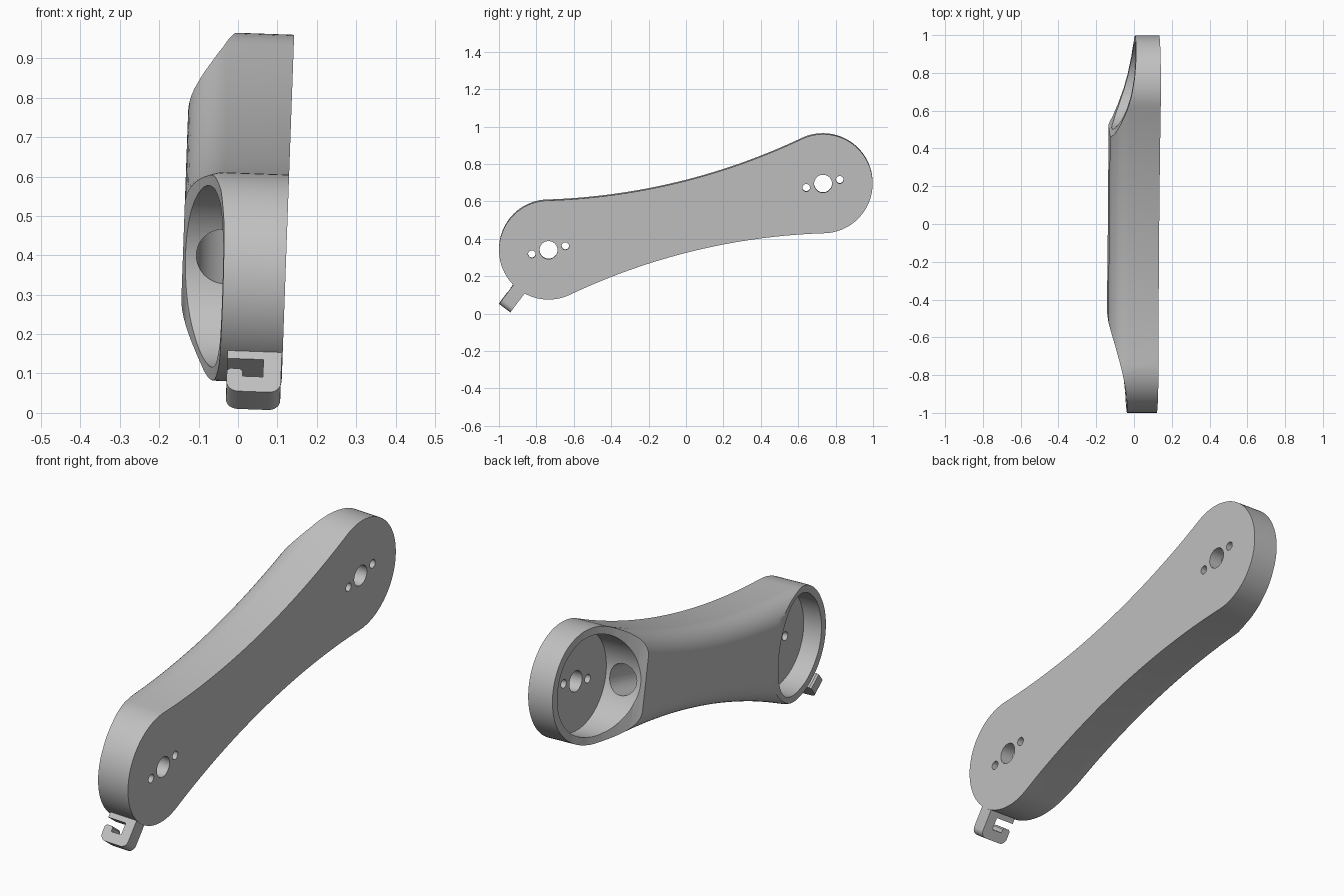
import bpy, bmesh
from math import sin, cos, pi, radians, sqrt, atan2
from mathutils import Matrix

cube = bpy.data.objects.get("Cube")
if cube:
    bpy.data.objects.remove(cube, do_unlink=True)

# Local frame: x = thickness (flat face at 0, back negative), y = along the arm, z = across
PLACE = (Matrix.Translation((0.1266, -0.001, 0.5175))
         @ Matrix.Rotation(radians(2.06), 4, 'Y')
         @ Matrix.Rotation(radians(13.6), 4, 'X'))
REACH, END_R, WAIST, THICK, FILLET = 0.755, 0.265, 0.187, 0.262, 0.1

grey = bpy.data.materials.new("plain_grey")
grey.use_nodes = True
colour = (0.53, 0.53, 0.53, 1)
grey.diffuse_color = colour
grey.node_tree.nodes["Principled BSDF"].inputs["Base Color"].default_value = colour


def loft(name, rings):
    """Bridge matching rings of points and cap both ends."""
    bm = bmesh.new()
    loops = [[bm.verts.new(p) for p in ring] for ring in rings]
    n = len(loops[0])
    for a, b in zip(loops, loops[1:]):
        for i in range(n):
            j = (i + 1) % n
            bm.faces.new((a[i], a[j], b[j], b[i]))
    bm.faces.new(loops[0])
    bm.faces.new(loops[-1])
    bmesh.ops.recalc_face_normals(bm, faces=bm.faces)
    mesh = bpy.data.meshes.new(name)
    bm.to_mesh(mesh)
    bm.free()
    mesh.materials.append(grey)
    obj = bpy.data.objects.new(name, mesh)
    bpy.context.collection.objects.link(obj)
    obj.matrix_world = PLACE
    return obj


def prism(name, pts, lo, hi, place):
    return loft(name, [[place(a, b, c) for a, b in pts] for c in (lo, hi)])


def circle(cx, cy, r, n):
    return [(cx + r * cos(2 * pi * i / n), cy + r * sin(2 * pi * i / n)) for i in range(n)]


def finish(obj):
    bpy.ops.object.select_all(action='DESELECT')
    obj.select_set(True)
    bpy.context.view_layer.objects.active = obj
    bpy.ops.object.shade_smooth_by_angle(angle=radians(30))


def cut(obj, cutter):
    cutter.hide_render = True
    mod = obj.modifiers.new("cut", 'BOOLEAN')
    mod.operation, mod.solver, mod.object = 'DIFFERENCE', 'EXACT', cutter
    bpy.context.view_layer.objects.active = obj
    bpy.ops.object.modifier_apply(modifier=mod.name)
    bpy.data.objects.remove(cutter, do_unlink=True)


# Waisted outline: two round ends joined by large tangent arcs, kept as (point, normal)
SIDE_R = (REACH**2 + WAIST**2 - END_R**2) / (2 * (END_R - WAIST))
open_angle = atan2(WAIST + SIDE_R, REACH)      # tangent direction seen from the side arc centre


def outline(inset):
    pts = []
    for side in (1, -1):
        turn = pi - open_angle
        for i in range(49):                    # round end
            a = -turn + 2 * turn * i / 48
            r = END_R - inset
            pts.append((side * (REACH + r * cos(a)), side * r * sin(a)))
        half = pi / 2 - open_angle
        for i in range(1, 32):                 # hollow side
            a = half * (1 - i / 16)
            r = SIDE_R + inset
            pts.append((side * r * sin(a), side * (WAIST + SIDE_R - r * cos(a))))
    return pts


# Arm body with a rounded back edge
steps = [(0, 0)]
for i in range(13):
    a = pi / 2 * i / 12
    steps.append((-THICK + FILLET * (1 - sin(a)), FILLET * (1 - cos(a))))
body = loft("arm_body", [[(x, y, z) for y, z in outline(inset)] for x, inset in steps])

# Scooped back at both ends: (distance along arm, depth)
low_scoop = [(.49, -.268), (.51, -.26), (.56, -.245), (.62, -.226), (.69, -.206), (.755, -.189),
             (.85, -.171), (.95, -.16), (1.2, -.15)]
high_scoop = [(.49, -.275), (.51, -.26), (.54, -.238), (.6, -.209), (.68, -.178), (.755, -.157),
              (.85, -.14), (.95, -.13), (1.2, -.122)]
for side, curve in ((-1, low_scoop), (1, high_scoop)):
    pts = [(side * s, u) for s, u in curve + [(1.2, -.5), (.49, -.5)]]
    cut(body, prism("scoop_cutter", pts, -.5, .5, lambda a, b, c: (b, a, c)))

# Cable tunnel between the pockets
cut(body, prism("tunnel_cutter", circle(0, -.157, .071, 40), -REACH, REACH,
                lambda a, b, c: (b, c, a)))

# Round pockets, shaft holes and screw holes
for side in (-1, 1):
    for offset, r, x, n in ((0, .23, -.065, 96), (0, .048, .1, 40),
                            (-.092, .02, .1, 24), (.092, .02, .1, 24)):
        cut(body, prism("round_cutter", circle(side * REACH + offset, 0, r, n), -.5, x,
                        lambda a, b, c: (c, a, b)))
finish(body)

# Cable hook on the lower end: profile in (thickness, radius), corners rounded at the tip
def corner(cx, cy, r, start):
    return [(cx + r * cos(start + pi / 2 * i / 6), cy + r * sin(start + pi / 2 * i / 6))
            for i in range(7)]


hook_pts = [(-.002, .25)] + corner(-.032, .36, .03, 0) + corner(-.11, .36, .03, pi / 2)
hook_pts += [(-.14, .325), (-.132, .318), (-.108, .318), (-.1, .325), (-.1, .342),
             (-.048, .342), (-.048, .287), (-.14, .287), (-.14, .25)]
hook = prism("cable_hook", hook_pts, -.0375, .0375, lambda a, b, c: (a, b, c))
# Swing the hook so that it points outward from the end, down and forward
hook.matrix_world = (PLACE @ Matrix.Translation((0, -REACH, 0))
                     @ Matrix.Rotation(radians(180 + 53 - 90 - 13.6 + 90), 4, 'X'))
finish(hook)
